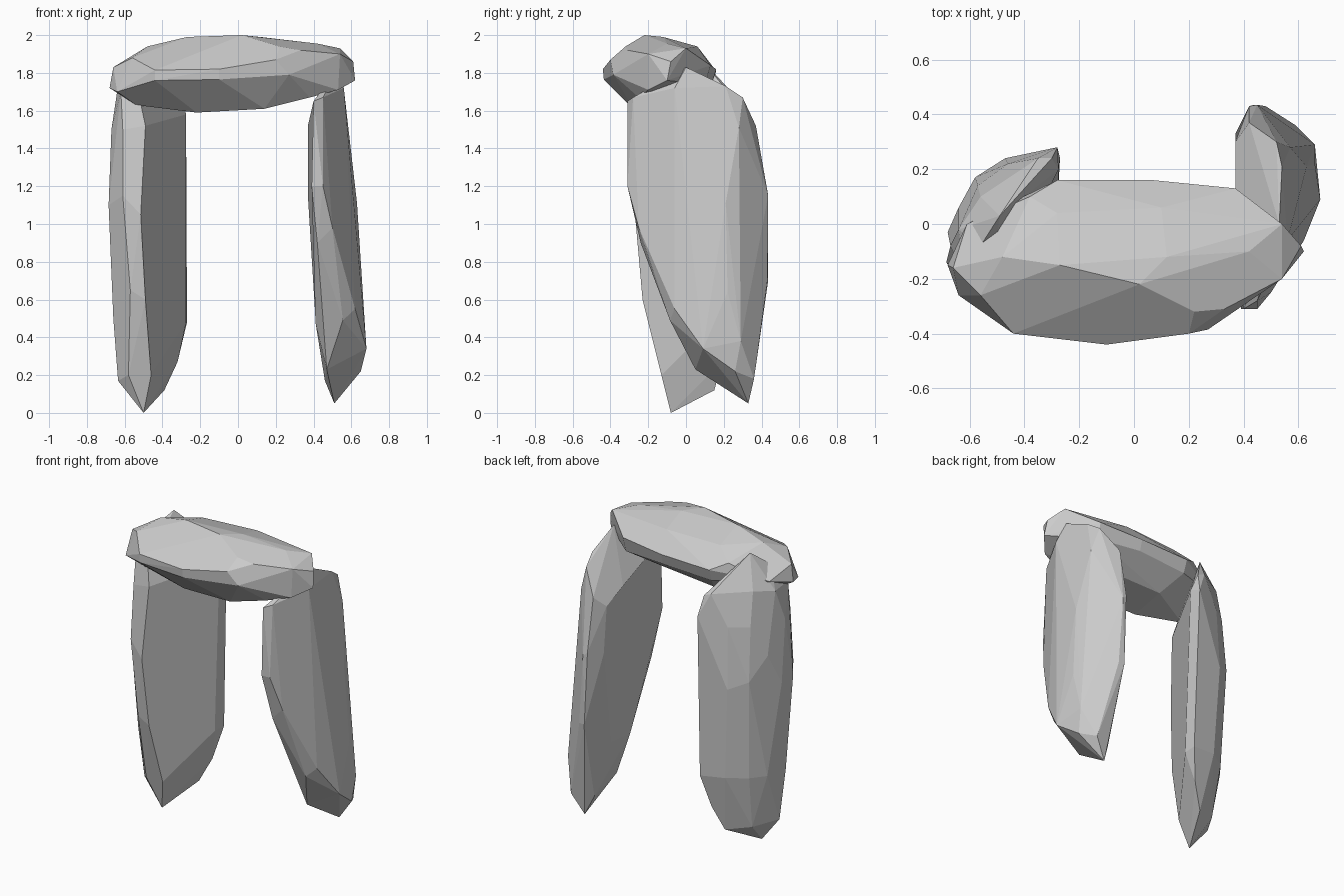
import bpy, bmesh, math


def stone(name, pts):
    """Faceted boulder: hull of its corner points, nearly level facets merged."""
    bm = bmesh.new()
    for p in pts:
        bm.verts.new(p)
    res = bmesh.ops.convex_hull(bm, input=bm.verts[:])
    junk = {g for g in res["geom_interior"] + res["geom_unused"]
            if isinstance(g, bmesh.types.BMVert)}
    bmesh.ops.delete(bm, geom=list(junk), context='VERTS')
    bmesh.ops.dissolve_limit(bm, angle_limit=math.radians(5),
                             verts=bm.verts[:], edges=bm.edges[:])
    bmesh.ops.recalc_face_normals(bm, faces=bm.faces[:])
    me = bpy.data.meshes.new(name)
    bm.to_mesh(me)
    bm.free()
    ob = bpy.data.objects.new(name, me)
    bpy.context.collection.objects.link(ob)
    return ob


# Capstone lying across the two uprights
stone("capstone", [
    # upper surface
    (-.48, -.12, 1.94), (-.27, -.15, 1.99), (.02, -.22, 2.0), (.12, -.12, 1.99),
    (.22, -.32, 1.94), (.33, -.31, 1.92), (.42, -.10, 1.955), (.54, 0, 1.93),
    (-.28, .04, 1.93), (.1, .06, 1.94),
    # front belly
    (-.44, -.40, 1.815), (-.1, -.44, 1.82), (.2, -.40, 1.87),
    (-.44, -.40, 1.76), (-.1, -.435, 1.765), (.27, -.385, 1.79),
    # ends
    (-.68, -.15, 1.72), (-.64, -.26, 1.70), (-.66, -.16, 1.83), (-.56, -.26, 1.88),
    (-.61, 0, 1.76), (.62, -.10, 1.76), (.61, -.08, 1.86), (.54, -.2, 1.9), (.53, -.2, 1.71),
    # back
    (.37, .13, 1.84), (.07, .16, 1.82), (-.28, .16, 1.81), (-.38, .10, 1.86),
    (.07, .14, 1.75), (-.28, .13, 1.73), (.37, .10, 1.74),
    # underside
    (-.22, -.25, 1.59), (.14, -.28, 1.61), (-.54, -.2, 1.63), (.38, -.25, 1.67),
    (-.2, 0, 1.62), (.15, -.02, 1.64),
])

# Right upright: thin slab, deep front to back, cut away at the foot
stone("right_upright", [
    # crown
    (.40, -.31, 1.65), (.45, -.28, 1.67), (.53, 0, 1.83),
    (.54, .21, 1.73), (.52, .30, 1.67), (.56, -.06, 1.72),
    # outer face
    (.45, -.31, 1.2), (.50, -.25, .98), (.57, .28, 1.51), (.63, .21, 1.11),
    (.66, .22, .64), (.66, .29, .38), (.61, 0, 1.1), (.62, -.06, .55), (.68, .09, .34),
    # back edge
    (.42, .37, 1.52), (.42, .43, 1.18), (.45, .435, 1.15),
    (.44, .435, .70), (.48, .43, .70), (.59, .36, .18),
    # inner face
    (.37, .13, 1.52), (.37, .30, 1.45), (.37, .15, 1.2), (.37, .33, 1.15),
    (.39, -.31, 1.2), (.42, -.24, .9), (.41, 0, .48), (.41, .2, .5),
    # foot
    (.555, -.085, .49), (.47, .05, .23), (.46, .30, .17), (.51, .33, .05),
    (.65, .26, .22),
])

# Left upright: slab turned across the corner, tapering to a point at the foot
stone("left_upright", [
    # crown
    (-.49, .03, 1.93), (-.56, -.08, 1.84), (-.62, -.18, 1.70), (-.52, -.20, 1.66),
    (-.30, .24, 1.68), (-.35, .24, 1.70), (-.56, .10, 1.72), (-.64, -.02, 1.70),
    # front edge
    (-.61, -.22, 1.5), (-.49, -.23, 1.52), (-.61, -.25, 1.15), (-.515, -.27, 1.05),
    (-.57, -.23, .65), (-.49, -.23, .6),
    # outer back curve
    (-.67, -.08, 1.5), (-.685, -.14, 1.1), (-.68, -.03, 1.1), (-.64, .06, 1.3),
    (-.58, .17, 1.15), (-.47, .24, 1.1), (-.57, .14, 1.5), (-.46, .22, 1.5),
    (-.66, -.10, .5), (-.63, .05, .5), (-.56, .14, .5), (-.44, .22, .5),
    # inner edge
    (-.28, .28, 1.55), (-.275, .20, 1.58), (-.27, .27, .95), (-.27, .17, 1.0),
    (-.27, .24, .48), (-.275, .15, .48),
    # foot
    (-.635, -.07, .17), (-.58, -.13, .2), (-.46, -.13, .2), (-.32, .19, .27),
    (-.39, .15, .12), (-.5, -.08, 0), (-.54, .08, .15),
])
